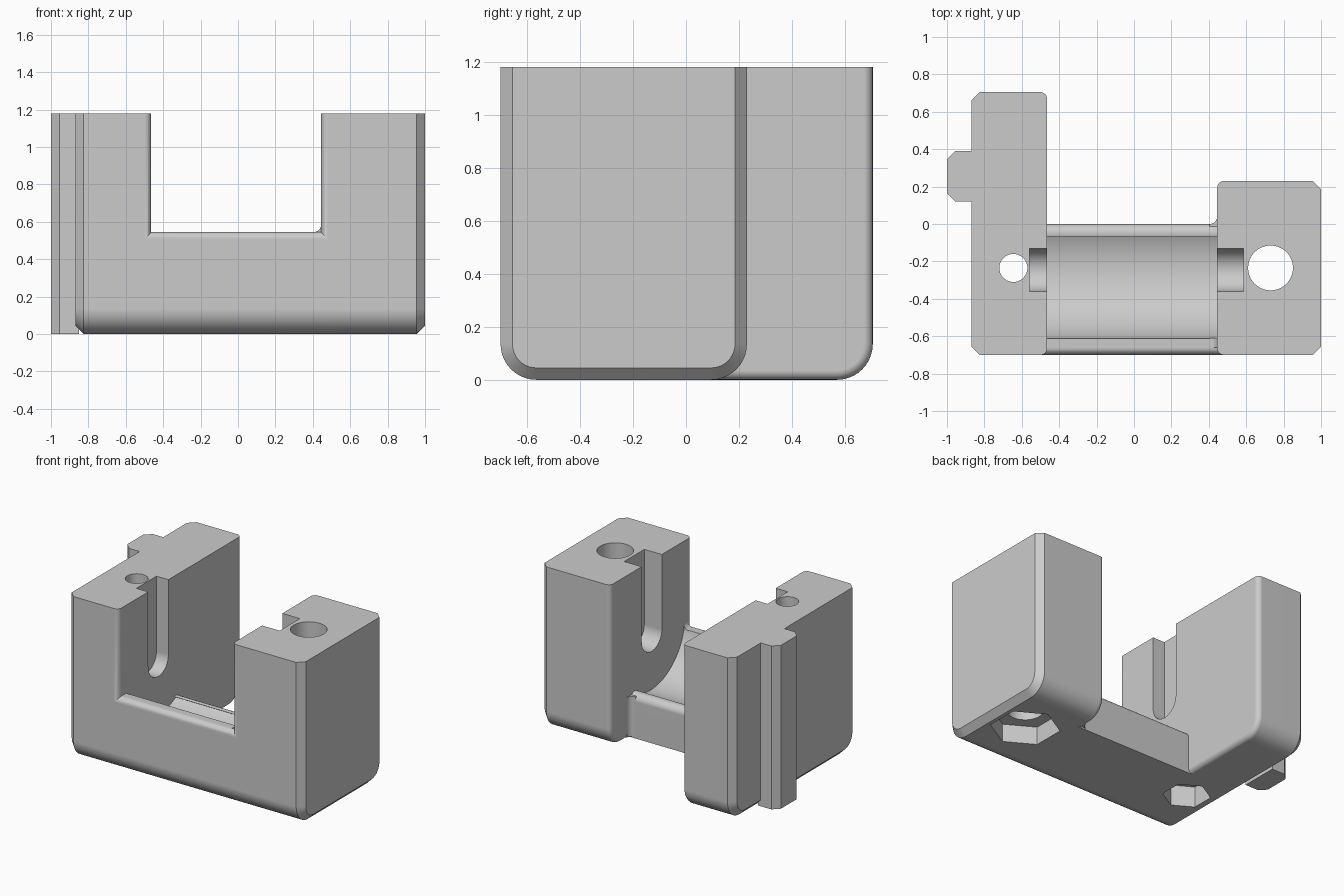
import bpy, bmesh, math
from mathutils import Matrix, Vector

if "Cube" in bpy.data.objects:
    bpy.data.objects.remove(bpy.data.objects["Cube"], do_unlink=True)

grey = bpy.data.materials.new("plain grey")
grey.use_nodes = True
colour = (0.6, 0.6, 0.6, 1)
grey.diffuse_color = colour
grey.node_tree.nodes["Principled BSDF"].inputs["Base Color"].default_value = colour

TOP, FRONT, HOLE_Y, AXLE_Z = 1.18, -0.7, -0.235, 0.64


def arc(cx, cy, r, start, end, n=10):
    """Points along an arc, angles in degrees."""
    angles = [math.radians(start + (end - start) * i / n) for i in range(n + 1)]
    return [(cx + r * math.cos(a), cy + r * math.sin(a)) for a in angles]


def loft(name, rings):
    """Closed solid through rings of 3D points, capped at both ends."""
    bm = bmesh.new()
    loops = [[bm.verts.new(p) for p in ring] for ring in rings]
    n = len(loops[0])
    for a, b in zip(loops, loops[1:]):
        for i in range(n):
            j = (i + 1) % n
            bm.faces.new((a[i], a[j], b[j], b[i]))
    bm.faces.new(loops[0])
    bm.faces.new(loops[-1])
    bmesh.ops.recalc_face_normals(bm, faces=bm.faces)
    mesh = bpy.data.meshes.new(name)
    bm.to_mesh(mesh)
    bm.free()
    mesh.materials.append(grey)
    obj = bpy.data.objects.new(name, mesh)
    bpy.context.collection.objects.link(obj)
    return obj


def along_x(name, profile, x0, x1):
    return loft(name, [[(x, y, z) for y, z in profile] for x in (x0, x1)])


def along_z(name, profile, z0, z1):
    return loft(name, [[(x, y, z) for x, y in profile] for z in (z0, z1)])


def wall(name, outer, inner, back):
    """Upright with round lower corners, chamfered outside, rounded inside."""
    side = 1 if outer > inner else -1
    chamfer, rnd, radius = 0.045, 0.035, 0.135
    sections = [(outer, chamfer), (outer - side * chamfer, 0)]
    for i in range(7):
        a = math.radians(15 * i)
        sections.append((inner + side * rnd * (1 - math.sin(a)), rnd * (1 - math.cos(a))))
    rings = []
    for x, d in sections:
        r = radius - d
        profile = ([(FRONT + d, TOP)]
                   + arc(FRONT + radius, radius, r, 180, 270)
                   + arc(back - radius, radius, r, 270, 360)
                   + [(back - d, TOP)])
        rings.append([(x, y, z) for y, z in profile])
    return loft(name, rings)


def combine(target, other, operation):
    mod = target.modifiers.new(operation.title(), "BOOLEAN")
    mod.object, mod.operation, mod.solver = other, operation, "EXACT"
    bpy.context.view_layer.objects.active = target
    bpy.ops.object.modifier_apply(modifier=mod.name)
    bpy.data.objects.remove(other, do_unlink=True)


# Cradle base with a round trough and softened rims
trough_r, rim_z = 0.39, 0.545
front_angle = 180 + math.degrees(math.asin((AXLE_Z - rim_z) / trough_r))
base_profile = (arc(FRONT + 0.135, 0.135, 0.135, 180, 270)
                + [(0, 0)]
                + arc(-0.05, 0.265, 0.05, 0, 110, 8)
                + arc(HOLE_Y, AXLE_Z, trough_r, 299, front_angle, 32)
                + arc(FRONT + 0.04, rim_z - 0.04, 0.04, 90, 180, 8))
body = along_x("holder_body", base_profile, -0.6, 0.6)

# Two uprights
combine(body, wall("long_upright", -0.87, -0.465, 0.705), "UNION")
combine(body, wall("short_upright", 1.0, 0.445, 0.23), "UNION")

# Side rail with chamfered corners
rail = [(-0.85, 0.12), (-0.955, 0.12), (-1, 0.165), (-1, 0.345), (-0.955, 0.39), (-0.85, 0.39)]
combine(body, along_z("side_rail", rail, 0, TOP), "UNION")

# Hollow fillets where the base meets the short upright
corner = 0.445
back_fillet = [(corner + 0.04, -0.05), (corner - 0.04, -0.05)] + arc(corner - 0.04, 0.04, 0.04, 270, 360, 8) + [(corner + 0.04, 0.04)]
combine(body, along_z("back_fillet", back_fillet, 0.01, 0.3), "UNION")
rim_fillet = [(corner + 0.04, 0.5), (corner - 0.04, 0.5)] + arc(corner - 0.04, rim_z + 0.04, 0.04, 270, 360, 8) + [(corner + 0.04, rim_z + 0.04)]
combine(body, loft("rim_fillet", [[(x, y, z) for x, z in rim_fillet] for y in (-0.66, -0.61)]), "UNION")

# Axle slot open at the top, with a round bottom
slot = [(HOLE_Y - 0.01 - 0.115, 1.4)] + arc(HOLE_Y - 0.01, AXLE_Z, 0.115, 180, 360, 20) + [(HOLE_Y - 0.01 + 0.115, 1.4)]
combine(body, along_x("slot_cutter", slot, -0.56, 0.585), "DIFFERENCE")

# Bolt holes and hexagonal nut pockets
for x, hole_r, nut_r, depth in ((-0.645, 0.075, 0.158, 0.15), (0.73, 0.12, 0.23, 0.13)):
    hole = arc(x, HOLE_Y, hole_r, 0, 360, 40)[:-1]
    combine(body, along_z("hole_cutter", hole, -0.1, 1.4), "DIFFERENCE")
    nut = arc(x, HOLE_Y, nut_r, 30, 390, 6)[:-1]
    combine(body, along_z("nut_cutter", nut, -0.1, depth), "DIFFERENCE")

# Smooth curves, crisp edges
bpy.ops.object.select_all(action="DESELECT")
body.select_set(True)
bpy.context.view_layer.objects.active = body
bpy.ops.object.shade_smooth_by_angle(angle=math.radians(30))
weighted = body.modifiers.new("Weighted Normals", "WEIGHTED_NORMAL")
weighted.keep_sharp = True
